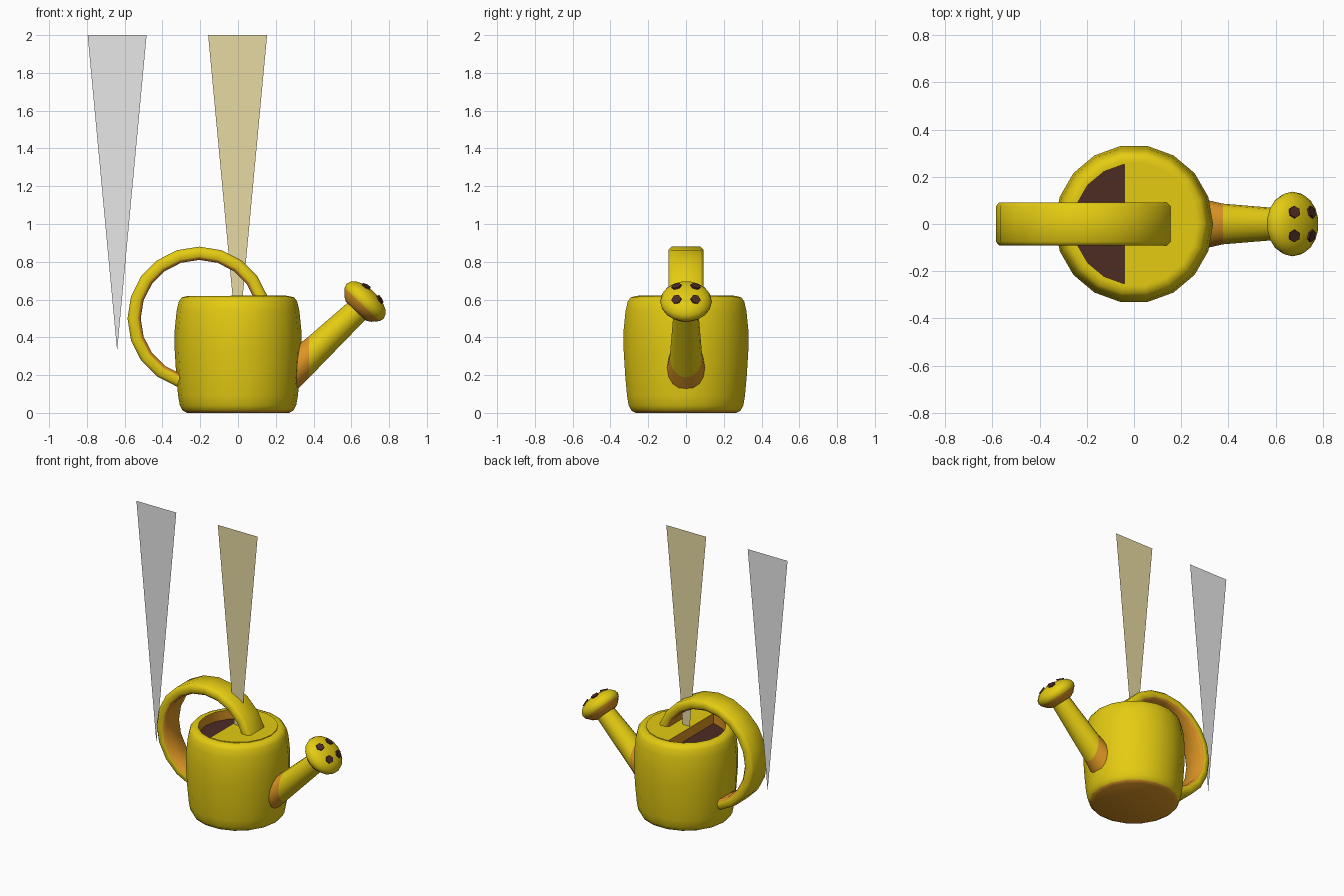
import bpy, bmesh, math
from mathutils import Vector

if "Cube" in bpy.data.objects:
    bpy.data.objects.remove(bpy.data.objects["Cube"])


def material(name, rgb):
    m = bpy.data.materials.new(name)
    m.diffuse_color = (*rgb, 1)
    m.use_nodes = True
    m.node_tree.nodes["Principled BSDF"].inputs["Base Color"].default_value = m.diffuse_color
    return m


YELLOW = material("yellow", (0.78, 0.60, 0.006))
ORANGE = material("orange", (0.72, 0.30, 0.018))
BROWN = material("dark brown", (0.075, 0.025, 0.018))
GREY = material("light grey", (0.8, 0.8, 0.8))
SAND = material("pale sand", (0.8, 0.70, 0.36))
MATS = [YELLOW, ORANGE, BROWN, GREY, SAND]


def finish(name, bm, rule, angle=40):
    """Turn a bmesh into an object; rule(face) picks the material index."""
    bmesh.ops.remove_doubles(bm, verts=bm.verts, dist=1e-5)
    if angle:
        bmesh.ops.recalc_face_normals(bm, faces=bm.faces)
    bm.normal_update()
    for f in bm.faces:
        f.material_index = rule(f)
    mesh = bpy.data.meshes.new(name)
    bm.to_mesh(mesh)
    bm.free()
    ob = bpy.data.objects.new(name, mesh)
    bpy.context.collection.objects.link(ob)
    for m in MATS:
        mesh.materials.append(m)
    if angle:
        bpy.ops.object.select_all(action='DESELECT')
        ob.select_set(True)
        bpy.context.view_layer.objects.active = ob
        bpy.ops.object.shade_smooth_by_angle(angle=math.radians(angle))
    return ob


def loft(rings):
    """Skin a list of equal-length closed rings and cap both ends."""
    bm = bmesh.new()
    vs = [[bm.verts.new(p) for p in r] for r in rings]
    n = len(vs[0])
    for a, b in zip(vs, vs[1:]):
        for i in range(n):
            j = (i + 1) % n
            bm.faces.new((a[i], a[j], b[j], b[i]))
    bm.faces.new(vs[0])
    bm.faces.new(vs[-1])
    return bm


def ring(c, u, v, ru, rv, n):
    return [c + u * (ru * math.cos(2 * math.pi * i / n)) + v * (rv * math.sin(2 * math.pi * i / n))
            for i in range(n)]


X, Y, Z = Vector((1, 0, 0)), Vector((0, 1, 0)), Vector((0, 0, 1))
SIDES, FLOOR = 18, 0.55

# Body with a recessed well in the top
profile = [(0.270, 0.0), (0.293, 0.012), (0.308, 0.04), (0.317, 0.09), (0.327, 0.2), (0.335, 0.33),
           (0.335, 0.44), (0.325, 0.54), (0.313, 0.59), (0.298, 0.611), (0.272, 0.618),
           (0.256, 0.617), (0.256, FLOOR)]
bm = loft([ring(Z * z, X, Y, r, r, SIDES) for r, z in profile])


def body_rule(f):
    c = f.calc_center_median()
    if c.z < 0.02:
        return 1
    if math.hypot(c.x, c.y) < 0.256 and c.z < 0.6:
        return 2 if abs(f.normal.z) > 0.9 else 1
    return 0


finish("can_body", bm, body_rule)

# Half lid covering the right part of the well
bm = loft([ring(Z * z, X, Y, 0.258, 0.258, SIDES) for z in (FLOOR - 0.01, 0.622)])
cut = bmesh.ops.bisect_plane(bm, geom=bm.verts[:] + bm.edges[:] + bm.faces[:],
                             plane_co=(-0.04, 0, 0), plane_no=(-1, 0, 0), clear_outer=True)
bmesh.ops.holes_fill(bm, edges=[e for e in cut["geom_cut"] if isinstance(e, bmesh.types.BMEdge)])
finish("half_lid", bm, lambda f: 1 if f.normal.x < -0.9 else 0)

# Handle: bevelled strap swept around an arc
hub = Vector((-0.205, 0, 0.5))
section = [(0.31, -0.075), (0.325, -0.092), (0.365, -0.092), (0.38, -0.075),
           (0.38, 0.075), (0.365, 0.092), (0.325, 0.092), (0.31, 0.075)]
rings = []
for k in range(15):
    a = math.radians(min(-0 + 18 * k, 252) if k else 6)
    d = X * math.cos(a) + Z * math.sin(a)
    rings.append([hub + d * r + Y * y for r, y in section])


def handle_rule(f):
    d = f.calc_center_median() - hub
    d.y = 0
    return 1 if f.normal.dot(d.normalized()) < -0.5 else 0


finish("handle", loft(rings), handle_rule, 50)

# Spout: vertical sections at the body, square to its axis at the rose
axis = Vector((0.69, 0, 0.724)).normalized()
side = Vector((-axis.z, 0, axis.x))
spout = [ring(Vector((x, 0, z)), Y, Z, ry, rz, 16) for x, z, ry, rz in
         [(0.26, 0.195, 0.105, 0.125), (0.32, 0.245, 0.099, 0.116), (0.377, 0.297, 0.086, 0.110)]]
spout.append(ring(Vector((0.645, 0, 0.555)), Y, side, 0.064, 0.064, 16))
finish("spout", loft(spout), lambda f: 1 if f.calc_center_median().x < 0.37 else 0)

# Rose: flattened dome at the spout tip
tip = Vector((0.672, 0, 0.59))
rose = [(-0.07, 0.075), (-0.055, 0.10), (-0.022, 0.130), (0.0, 0.137), (0.022, 0.130),
        (0.045, 0.108), (0.060, 0.075), (0.068, 0.035), (0.069, 0.004)]
bm = loft([ring(tip + axis * a, Y, side, r, r, 18) for a, r in rose])
finish("rose", bm, lambda f: 1 if (f.calc_center_median() - tip).dot(axis) < -0.03 else 0)

# Four hexagonal sprinkler holes as thin plates
for i, (sy, su) in enumerate([(-1, -1), (-1, 1), (1, -1), (1, 1)]):
    out = (Y * sy + side * su).normalized()
    n = (axis + out * 0.4).normalized()
    t = n.cross(Y).normalized()
    b = n.cross(t)
    c = tip + axis * 0.0625 + out * 0.071
    bm = loft([ring(c + n * h, b, t, 0.027, 0.027, 6) for h in (-0.004, 0.005)])
    finish(f"sprinkler_hole_{i + 1}", bm, lambda f: 2, 20)

# Two flat wedge-shaped blades pointing down
for name, x, mat in (("grey_blade", -0.64, 3), ("sand_blade", -0.002, 4)):
    bm = bmesh.new()
    bm.faces.new([bm.verts.new(p) for p in ((x, 0, 0.33), (x + 0.156, 0, 2), (x - 0.156, 0, 2))])
    finish(name, bm, lambda f: mat, 0)
